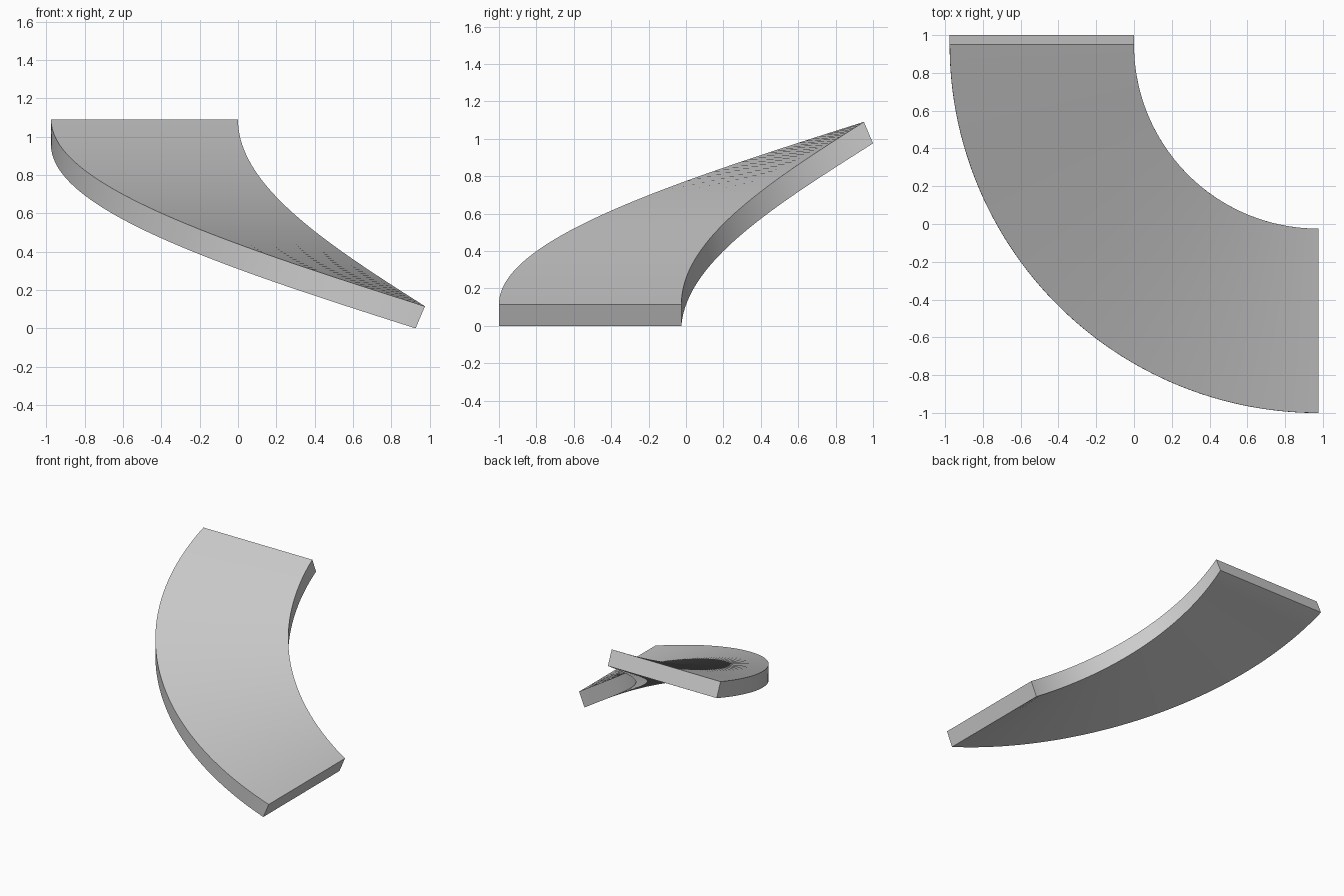
import bpy, bmesh, math
from mathutils import Vector

if "Cube" in bpy.data.objects:
    bpy.data.objects.remove(bpy.data.objects["Cube"])

S = 0.9756                 # inner radius, width and rise
THICK = 0.125
STEPS = 96
PITCH = math.atan2(S, 1.5 * S * math.pi / 2)   # slope along the middle line
DROP_Z = THICK * math.cos(PITCH)
DROP_T = THICK * math.sin(PITCH)
CENTRE = Vector((S, 1 - DROP_T, 0))


def section(bm, f):
    """Rectangular slab section, square to the slope, at fraction f down the turn."""
    a = f * math.pi / 2
    out = Vector((-math.cos(a), -math.sin(a), 0))
    ahead = Vector((math.sin(a), -math.cos(a), 0))
    z = Vector((0, 0, DROP_Z + S * (1 - f)))
    under = -ahead * DROP_T - Vector((0, 0, DROP_Z))
    inner, outer = CENTRE + out * S + z, CENTRE + out * 2 * S + z
    return [bm.verts.new(p) for p in (inner, outer, outer + under, inner + under)]


# Quarter-turn helical ramp slab
bm = bmesh.new()
rings = [section(bm, i / STEPS) for i in range(STEPS + 1)]
for a, b in zip(rings, rings[1:]):
    for k in range(4):
        n = (k + 1) % 4
        bm.faces.new((a[k], a[n], b[n], b[k]))
bm.faces.new(rings[0])
bm.faces.new(rings[-1][::-1])
bmesh.ops.recalc_face_normals(bm, faces=bm.faces)

mesh = bpy.data.meshes.new("curved_ramp")
bm.to_mesh(mesh)
bm.free()
ramp = bpy.data.objects.new("curved_ramp", mesh)
bpy.context.collection.objects.link(ramp)

# Smooth surfaces with crisp edges
bpy.context.view_layer.objects.active = ramp
ramp.select_set(True)
bpy.ops.object.shade_smooth_by_angle(angle=math.radians(30))
